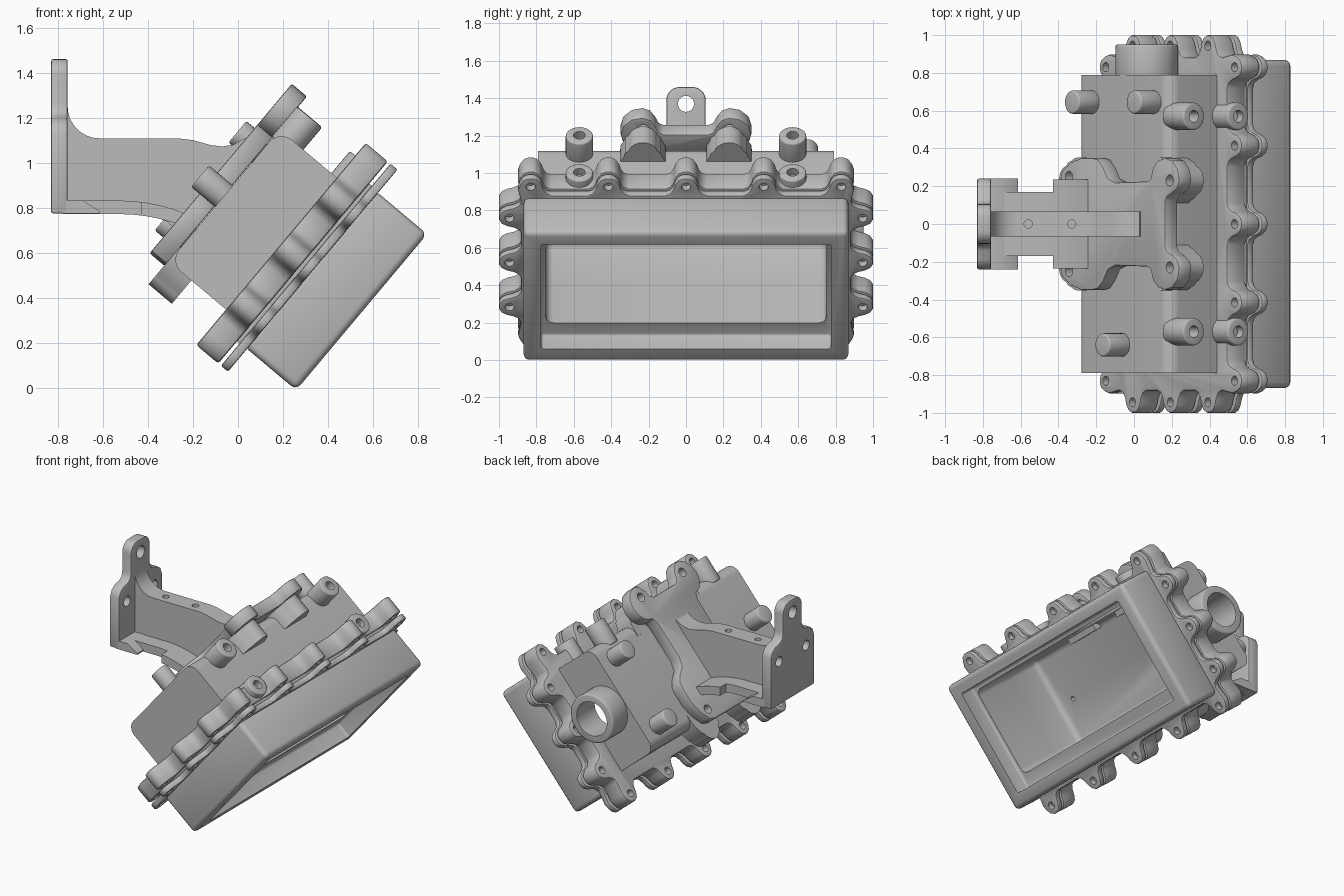
import bpy, bmesh, math
from mathutils import Matrix, Vector

if "Cube" in bpy.data.objects:
    bpy.data.objects.remove(bpy.data.objects["Cube"])

metal = bpy.data.materials.new("cast_grey")
metal.use_nodes = True
grey = (0.5, 0.5, 0.5, 1)
metal.diffuse_color = grey
metal.node_tree.nodes["Principled BSDF"].inputs["Base Color"].default_value = grey

# The housing is tilted 40 degrees: local x = forward, z = up along its face
TILT = Matrix.Rotation(math.radians(40), 4, 'Y')
FLAT = Matrix.Identity(4)
MID = 0.612
parts, cutters = [], []


def prism(name, pts, axis, lo, hi, frame=TILT, bevel=0, segs=3, cuts=(), cutter=False):
    """Extrude a 2D outline along a local axis; outline axes are the other two in xyz order."""
    bm = bmesh.new()

    def place(p, d):
        c = list(p)
        c.insert("xyz".index(axis), d)
        return frame @ Vector(c)
    a = [bm.verts.new(place(p, lo)) for p in pts]
    b = [bm.verts.new(place(p, hi)) for p in pts]
    bm.faces.new(a)
    bm.faces.new(b)
    for i in range(len(pts)):
        j = (i + 1) % len(pts)
        bm.faces.new((a[i], a[j], b[j], b[i]))
    bmesh.ops.recalc_face_normals(bm, faces=bm.faces)
    me = bpy.data.meshes.new(name)
    bm.to_mesh(me)
    bm.free()
    me.materials.append(metal)
    ob = bpy.data.objects.new(name, me)
    bpy.context.scene.collection.objects.link(ob)
    if bevel:
        m = ob.modifiers.new("round", 'BEVEL')
        m.width, m.segments = bevel, segs
        m.limit_method, m.angle_limit = 'ANGLE', math.radians(50)
    for c in cuts:
        m = ob.modifiers.new("cut", 'BOOLEAN')
        m.operation, m.solver, m.object = 'DIFFERENCE', 'EXACT', c
    (cutters if cutter else parts).append(ob)
    ob.hide_render = cutter
    return ob


def rect(x0, x1, z0, z1):
    return [(x0, z0), (x1, z0), (x1, z1), (x0, z1)]


def arc(cx, cz, r, a0, a1, n=8):
    return [(cx + r * math.cos(math.radians(a0 + (a1 - a0) * i / n)),
             cz + r * math.sin(math.radians(a0 + (a1 - a0) * i / n))) for i in range(n + 1)]


def circle(cx, cz, r, n=28):
    return arc(cx, cz, r, 0, 360, n)[:-1]


def cut(pts, axis, lo, hi, frame=TILT, bevel=0):
    return prism("cutter", pts, axis, lo, hi, frame, bevel, cutter=True)


# Scalloped flange outline with a lobe around every bolt
HALF_Y, HALF_V, LOBE = 0.882, 0.468, 0.118
half_lobe = [(0.015, LOBE), (0.04, 0.105), (0.058, 0.075), (0.068, 0.04), (0.085, 0.012), (0.11, 0)]
lobe = [(-s, h) for s, h in reversed(half_lobe)] + half_lobe
top_bolts, side_bolts = (-0.83, -0.415, 0, 0.415, 0.83), (-0.31, 0, 0.31)
outline, bolts = [], []
for centres, base, turn in ((top_bolts, HALF_V, 0), (side_bolts, HALF_Y, 1),
                            (top_bolts, HALF_V, 2), (side_bolts, HALF_Y, 3)):
    def spin(s, h):
        for _ in range(turn):
            s, h = h, -s
        return s, h + MID
    for c in centres:
        outline += [spin(c + s, base + h) for s, h in lobe if abs(c + s) < 0.9]
        bolts.append(spin(c, base + 0.062))

# Cutting shapes for the cavity, window, cable port, bolt holes and screw bore
window = cut(rect(-0.775, 0.775, 0.25, 0.98), 'x', 0.093, 0.4, bevel=0.015)
cavity = cut(rect(-0.75, 0.75, 0.338, 0.95), 'x', -0.53, 0.3, bevel=0.04)
port_hole = cut(circle(-0.425, MID, 0.118), 'y', 0.6, 1.2)
bolt_holes = [cut(circle(*b, 0.025, 12), 'x', -0.4, 0.1) for b in bolts]
bore = cut(circle(-0.62, MID, 0.016, 12), 'x', -0.68, -0.45)

# Front housing, flanges and rear housing
prism("front_housing", rect(-0.868, 0.868, 0.158, 1.063), 'x', -0.1, 0.205, bevel=0.03, cuts=[window, cavity])
prism("front_flange", outline, 'x', -0.121, -0.08, bevel=0.008, segs=2, cuts=[cavity] + bolt_holes)
prism("gasket", rect(-0.87, 0.87, 0.155, 1.07), 'x', -0.14, -0.115, cuts=[cavity])
prism("rear_flange", outline, 'x', -0.264, -0.136, bevel=0.012, segs=2, cuts=[cavity] + bolt_holes)

shell = [(-0.25, 0.232), (-0.25, 0.997)] + arc(-0.525, 0.927, 0.07, 90, 180) + arc(-0.525, 0.302, 0.07, 180, 270)
prism("rear_housing", shell, 'y', -0.79, 0.79, cuts=[cavity, port_hole, bore])
prism("cable_port", circle(-0.425, MID, 0.167, 40), 'y', 0.765, 0.95, bevel=0.012, cuts=[port_hole])

# Pegs on the back of the housing
for y, v in ((-0.64, MID), (0.645, 0.36), (0.645, 0.87)):
    prism("rear_peg", circle(y, v, 0.062), 'x', -0.733, -0.57, bevel=0.01, cuts=[bore] if y < 0 else [])

# Drilled bosses on the upper side
for y in (-0.57, 0.57):
    for u in (-0.53, -0.222):
        drill = cut(circle(u, y, 0.032, 16), 'z', 1.04, 1.3)
        prism("top_boss", circle(u, y, 0.073), 'z', 0.95, 1.125, bevel=0.01, cuts=[drill])

# Flared lugs that carry the mounting plate
half_tab = [(0.125, 0.3), (0.12, 0.385), (0.105, 0.41), (0.095, 0.44)]
for y in (-0.23, 0.23):
    for side in (-1, 1):
        tab = [(y - a, b) for a, b in half_tab] + arc(y, 0.435, 0.08, 165, 15, 10)
        tab += [(y + a, b) for a, b in reversed(half_tab)]
        prism("plate_lug", [(a, MID + side * b) for a, b in tab], 'x', -0.6, -0.465)

# Mounting plate with four ears
half_plate = [(0.12, 1.07), (0.145, 1.085), (0.165, 1.13), (0.19, 1.17), (0.23, 1.188), (0.29, 1.175),
              (0.335, 1.13), (0.35, 1.07), (0.335, 1.01), (0.3, 0.97), (0.24, 0.95), (0.225, 0.92),
              (0.22, 0.66), (0.24, 0.6), (0.3, 0.56), (0.34, 0.52), (0.35, 0.47), (0.35, 0.38),
              (0.325, 0.29), (0.28, 0.22), (0.23, 0.205)]
plate = half_plate + [(-y, v) for y, v in reversed(half_plate)]
plate_holes = [cut(circle(y, v, 0.03, 16), 'x', -0.8, -0.55) for y, v in
               ((0.23, 1.11), (-0.23, 1.11), (0.25, 0.28), (-0.25, 0.28))]
prism("mounting_plate", plate, 'x', -0.685, -0.597, bevel=0.008, segs=2, cuts=plate_holes)

# Wall plate with a rounded hanging tab
half_wall = [(0.24, 0.775), (0.24, 1.13), (0.225, 1.17), (0.19, 1.195), (0.14, 1.205), (0.115, 1.225), (0.105, 1.26)]
half_wall += arc(0.035, 1.39, 0.07, 0, 90, 6)
wall = half_wall + [(-y, z) for y, z in reversed(half_wall)]
wall_holes = [cut(circle(y, z, r, 20), 'x', -1, -0.6, FLAT) for y, z, r in
              ((0, 1.37, 0.043), (0.15, 1.08, 0.035), (-0.15, 1.08, 0.035))]
prism("wall_plate", wall, 'x', -0.83, -0.757, FLAT, bevel=0.008, segs=2, cuts=wall_holes)

# Arm: upright web, drilled from above, standing on a lower flange
web = [(-0.78, 0.79), (-0.78, 1.27), (-0.757, 1.25)] + arc(-0.615, 1.25, 0.142, 180, 270)
web += [(-0.26, 1.107), (-0.2, 1.1), (-0.12, 1.078), (-0.07, 1.072), (-0.02, 1.08), (0.03, 1.11),
        (0.06, 1.07), (-0.26, 0.69), (-0.32, 0.74), (-0.42, 0.78)]
web_holes = [cut(circle(x, 0, 0.022, 16), 'z', 1.0, 1.3, FLAT) for x in (-0.56, -0.33)]
prism("arm_web", web, 'y', -0.065, 0.065, FLAT, cuts=web_holes)


def bottom(x):
    return 0.771 - 0.7 * max(0, x + 0.52) ** 2


# Lower flange: ramped foot at the wall, narrow middle, wide end at the mounting plate
prism("arm_foot", [(-0.78, 0.775), (-0.78, 0.833), (-0.69, 0.833), (-0.615, 0.785), (-0.615, 0.775)],
      'y', -0.24, 0.24, FLAT)
for x0, x1, w in ((-0.78, -0.42, 0.17), (-0.43, -0.24, 0.235)):
    xs = [x0 + (x1 - x0) * i / 8 for i in range(9)]
    strip = [(x, bottom(x)) for x in xs] + [(x, bottom(x) + 0.06) for x in reversed(xs)]
    prism("arm_flange", strip, 'y', -w, w, FLAT)

# Bake the modifiers, drop the cutters, smooth the curved faces
deps = bpy.context.evaluated_depsgraph_get()
baked = [bpy.data.meshes.new_from_object(ob.evaluated_get(deps)) for ob in parts]
for ob, me in zip(parts, baked):
    ob.modifiers.clear()
    ob.data = me
for c in cutters:
    bpy.data.objects.remove(c)
bpy.ops.object.select_all(action='DESELECT')
for ob in parts:
    ob.select_set(True)
bpy.context.view_layer.objects.active = parts[0]
bpy.ops.object.shade_smooth_by_angle(angle=math.radians(35))
